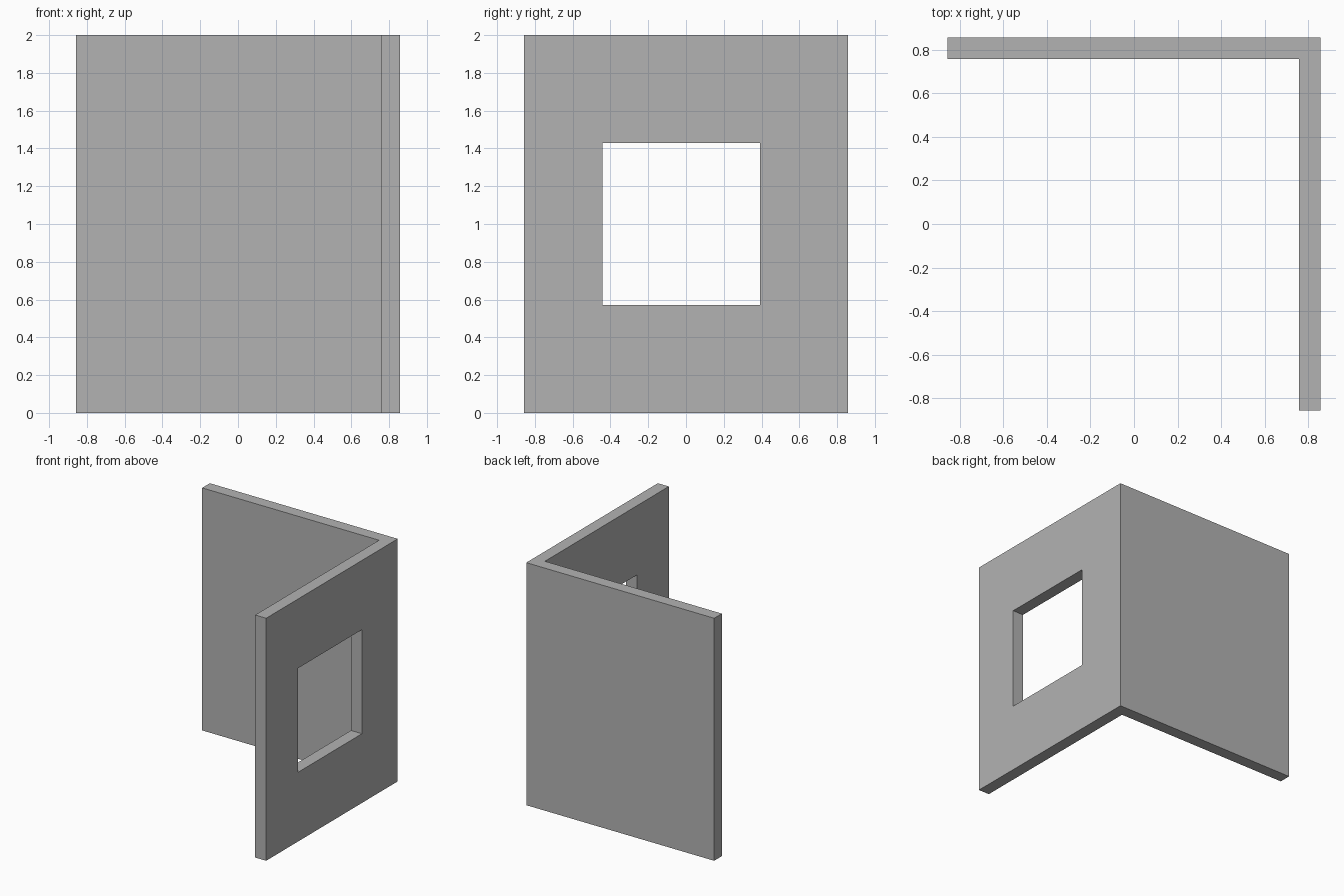
import bpy
import bmesh

cube = bpy.data.objects.get("Cube")
if cube:
    bpy.data.objects.remove(cube, do_unlink=True)

HALF = 0.857      # half the footprint
THICK = 0.1       # wall thickness
HEIGHT = 2.0
INNER = HALF - THICK

grey = bpy.data.materials.new("plaster_grey")
grey.use_nodes = True
grey.diffuse_color = (0.45, 0.45, 0.45, 1)
grey.node_tree.nodes["Principled BSDF"].inputs["Base Color"].default_value = grey.diffuse_color


def prism(name, outline, z0, z1):
    """Extrude a flat outline from z0 up to z1."""
    bm = bmesh.new()
    base = bm.faces.new([bm.verts.new((x, y, z0)) for x, y in outline])
    top = bmesh.ops.extrude_face_region(bm, geom=[base])["geom"]
    verts = [v for v in top if isinstance(v, bmesh.types.BMVert)]
    bmesh.ops.translate(bm, verts=verts, vec=(0, 0, z1 - z0))
    bmesh.ops.recalc_face_normals(bm, faces=bm.faces)
    mesh = bpy.data.meshes.new(name)
    bm.to_mesh(mesh)
    bm.free()
    mesh.materials.append(grey)
    obj = bpy.data.objects.new(name, mesh)
    bpy.context.collection.objects.link(obj)
    return obj


# L-shaped corner: back wall and left wall in one piece
walls = prism("corner_walls", [
    (-HALF, HALF), (-HALF, INNER), (INNER, INNER),
    (INNER, -HALF), (HALF, -HALF), (HALF, HALF)], 0, HEIGHT)

# Window opening through the side wall
cutter = prism("window_cutter", [
    (INNER - 0.1, -0.443), (HALF + 0.1, -0.443),
    (HALF + 0.1, 0.391), (INNER - 0.1, 0.391)], 0.571, 1.429)
cutter.hide_render = True

cut = walls.modifiers.new("window_opening", "BOOLEAN")
cut.operation = "DIFFERENCE"
cut.solver = "EXACT"
cut.object = cutter

# Apply the cut and drop the helper
bpy.context.view_layer.objects.active = walls
walls.select_set(True)
bpy.ops.object.modifier_apply(modifier=cut.name)
bpy.data.objects.remove(cutter, do_unlink=True)
